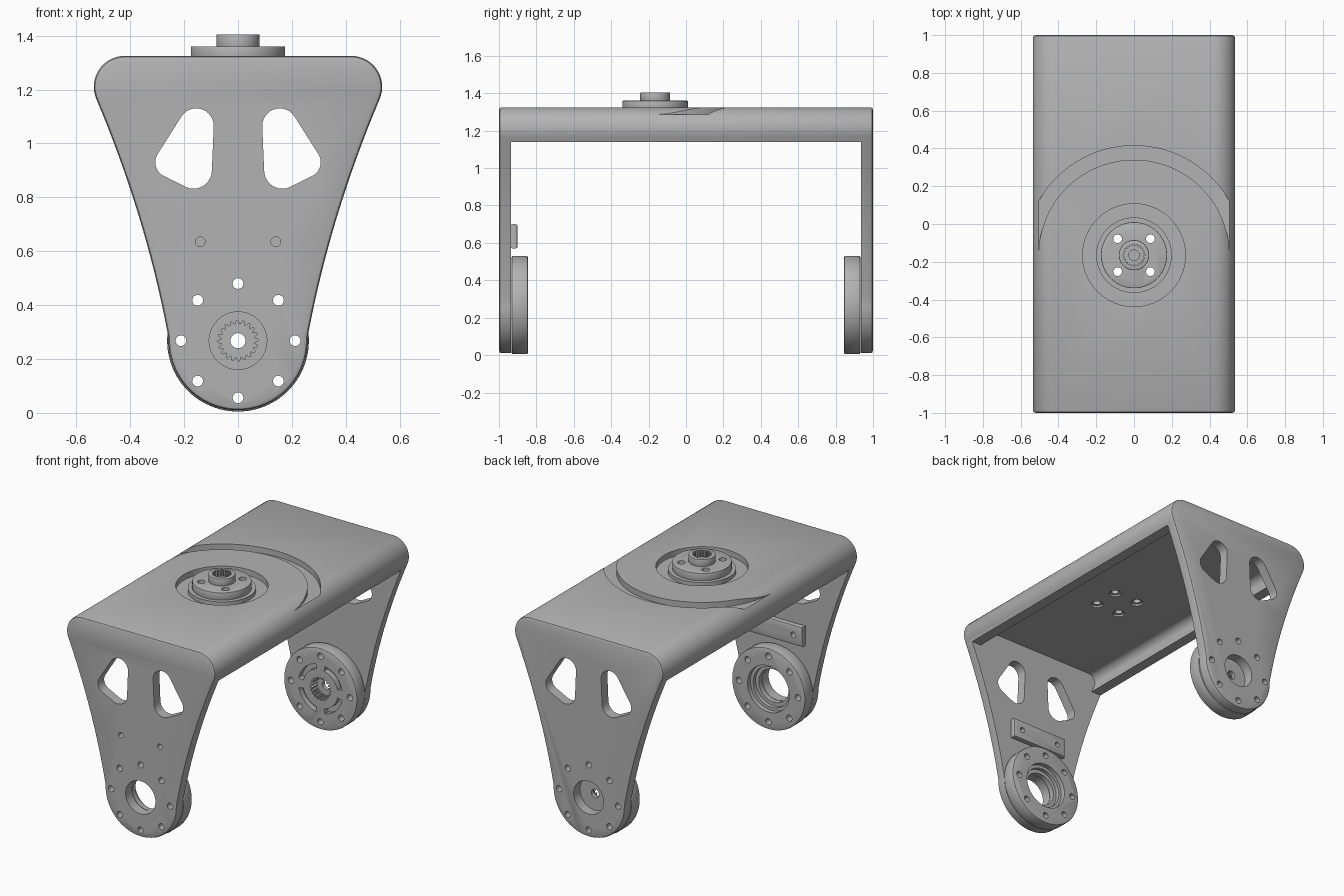
import bpy, bmesh, math
from math import sin, cos, pi, radians

if "Cube" in bpy.data.objects:
    bpy.data.objects.remove(bpy.data.objects["Cube"])

grey = bpy.data.materials.new("satin_grey")
grey.use_nodes = True
colour = (0.45, 0.45, 0.45, 1)
grey.diffuse_color = colour
grey.node_tree.nodes["Principled BSDF"].inputs["Base Color"].default_value = colour


# ---------- helpers ----------
def arc(cx, cy, r, start, end, n):
    angles = [radians(start + (end - start) * i / n) for i in range(n + 1)]
    return [(cx + r * cos(a), cy + r * sin(a)) for a in angles]


def circle(cx, cy, r, n=64):
    return arc(cx, cy, r, 0, 360, n)[:-1]


def sector(cx, cy, r_in, r_out, start, end, n):
    return arc(cx, cy, r_out, start, end, n) + arc(cx, cy, r_in, end, start, n)


def toothed(cx, cy, r_in, r_out, teeth):
    pts = []
    for i in range(teeth * 4):
        r = r_out if i % 4 < 2 else r_in
        a = 2 * pi * i / (teeth * 4)
        pts.append((cx + r * cos(a), cy + r * sin(a)))
    return pts


def mirrored(half):
    return half + [(-x, z) for x, z in reversed(half) if x > 1e-6]


def hull(pts):
    """Convex outline around a set of points."""
    def chain(seq):
        out = []
        for p in seq:
            while len(out) > 1 and ((out[-1][0] - out[-2][0]) * (p[1] - out[-2][1])
                                    - (out[-1][1] - out[-2][1]) * (p[0] - out[-2][0])) <= 1e-9:
                out.pop()
            out.append(p)
        return out[:-1]
    pts = sorted(pts)
    return chain(pts) + chain(pts[::-1])


def prism(name, loops, axis, a, b, bevel=0.0, segments=2):
    """Extrude closed outlines along y (outline in x, z) or z (outline in x, y)."""
    bm = bmesh.new()
    rims = []
    for pts in loops:
        rings = []
        for t in (a, b):
            rings.append([bm.verts.new((u, t, v) if axis == "y" else (u, v, t)) for u, v in pts])
        for ring in rings:
            rims += list(bm.faces.new(ring).edges)
        n = len(pts)
        for i in range(n):
            j = (i + 1) % n
            bm.faces.new((rings[0][i], rings[0][j], rings[1][j], rings[1][i]))
    bmesh.ops.recalc_face_normals(bm, faces=bm.faces)
    if bevel:
        bmesh.ops.bevel(bm, geom=rims, offset=bevel, segments=segments,
                        profile=0.5, affect="EDGES")
    mesh = bpy.data.meshes.new(name)
    bm.to_mesh(mesh)
    bm.free()
    mesh.materials.append(grey)
    obj = bpy.data.objects.new(name, mesh)
    bpy.context.collection.objects.link(obj)
    return obj


def cut(targets, *args):
    """Subtract a prism from each target, then discard it."""
    cutter = prism("cutter", *args)
    cutter.hide_render = True
    for obj in targets:
        mod = obj.modifiers.new("cut", "BOOLEAN")
        mod.operation = "DIFFERENCE"
        mod.solver = "EXACT"
        mod.object = cutter
        result = bpy.data.meshes.new_from_object(
            obj.evaluated_get(bpy.context.evaluated_depsgraph_get()))
        obj.modifiers.clear()
        obj.data = result
    bpy.data.objects.remove(cutter)


# ---------- bracket body: outline extruded front to back ----------
PIVOT = 0.268
WALL = 0.935
TOP = 1.325
p0, p1, p2 = (0.26, 0.29), (0.3425, 0.73), (0.526, 1.165)
flank = []
for i in range(16):
    t = i / 16
    flank.append(tuple((1 - t) ** 2 * s + 2 * t * (1 - t) * c + t * t * e
                       for s, c, e in zip(p0, p1, p2)))
half = arc(0, PIVOT, 0.258, -90, 0, 24) + flank + arc(0.42, 1.21, 0.115, -23, 90, 16)
half[0] = (0, PIVOT - 0.258)
bracket = prism("bracket", [mirrored(half)], "y", -1, 1, 0.015)

# hollow between the legs and under the top plate
cut([bracket], [[(-1, -1), (1, -1), (1, 1.14), (-1, 1.14)]], "y", -WALL, WALL)
inner = [(0.43, 1.1)] + arc(0.42, 1.21, 0.05, -23, 90, 10)
cut([bracket], [mirrored(inner)], "y", -WALL, WALL)

# ---------- bearing discs on the inner side of each leg ----------
front_disc = prism("front_disc", [circle(0, PIVOT, 0.263, 96)], "y", -0.932, -0.845, 0.008)
rear_disc = prism("rear_disc", [circle(0, PIVOT, 0.263, 96)], "y", 0.845, 0.932, 0.008)

# mounting strip above the front disc
strip = prism("mounting_strip", [[(-0.205, 0.57), (0.205, 0.57), (0.205, 0.7), (-0.205, 0.7)]],
              "y", -0.94, -0.9, 0.012)

# lightening windows in both legs
window = hull(circle(0.155, 1.065, 0.065, 32) + circle(0.165, 0.9, 0.068, 32)
              + circle(0.25, 0.93, 0.057, 32))
cut([bracket], [window, [(-x, z) for x, z in window]], "y", -2, 2)

# bolt circle through legs and discs
bolts = [circle(0.212 * cos(k * pi / 4), PIVOT + 0.212 * sin(k * pi / 4), 0.02, 20)
         for k in range(8)]
cut([bracket, front_disc, rear_disc], bolts, "y", -2, 2)
cut([bracket, strip], [circle(s * 0.14, 0.635, 0.018, 20) for s in (-1, 1)], "y", -2, 0)

# front bore with stepped bearing seat
cut([bracket, front_disc], [circle(0, PIVOT, 0.107)], "y", -2, 0)
cut([front_disc], [circle(0, PIVOT, 0.15)], "y", -0.875, 0)
cut([front_disc], [circle(0, PIVOT, 0.13)], "y", -0.9, 0)

# rear pocket, toothed socket, shaft hole and curved slots
cut([bracket], [circle(0, PIVOT, 0.107)], "y", 0.92, 2)
cut([rear_disc], [toothed(0, PIVOT, 0.062, 0.075, 20)], "y", 0, 0.905)
cut([rear_disc], [circle(0, PIVOT, 0.028, 24)], "y", 0, 2)
cut([rear_disc], [sector(0, PIVOT, 0.125, 0.158, k * 90 + 12, k * 90 + 78, 14)
                  for k in range(4)], "y", 0, 0.88)

# ---------- top plate: sunken ring and crescent groove ----------
HUB_Y = -0.165
FLOOR = 1.2875
cut([bracket], [sector(0, HUB_Y, 0.505, 0.58, 0, 180, 64)], "z", FLOOR, 2)
cut([bracket], [circle(0, HUB_Y, 0.272, 96)], "z", FLOOR, 2)

# ---------- hub: base, flange and toothed boss ----------
hub_base = prism("hub_base", [circle(0, HUB_Y, 0.2, 80)], "z", FLOOR - 0.005, 1.312)
hub_flange = prism("hub_flange", [circle(0, HUB_Y, 0.175, 80)], "z", 1.305, 1.36, 0.004)
hub_boss = prism("hub_boss", [circle(0, HUB_Y, 0.08, 48)], "z", 1.35, 1.405, 0.004)
hub_screw = prism("hub_screw", [circle(0, HUB_Y, 0.03, 24)], "z", 1.35, 1.375)
cut([hub_boss], [toothed(0, HUB_Y, 0.05, 0.058, 20)], "z", 1.355, 2)

# four through bolts, counterbored underneath
spots = [(sx * 0.087, HUB_Y + sy * 0.087) for sx in (-1, 1) for sy in (-1, 1)]
cut([bracket, hub_base, hub_flange], [circle(x, y, 0.023, 24) for x, y in spots], "z", 1, 2)
cut([bracket], [circle(x, y, 0.038, 24) for x, y in spots], "z", 1, 1.272)

# ---------- shading ----------
for obj in bpy.context.collection.objects:
    if obj.type == "MESH":
        bpy.ops.object.select_all(action="DESELECT")
        obj.select_set(True)
        bpy.context.view_layer.objects.active = obj
        bpy.ops.object.shade_smooth_by_angle(angle=radians(30))
